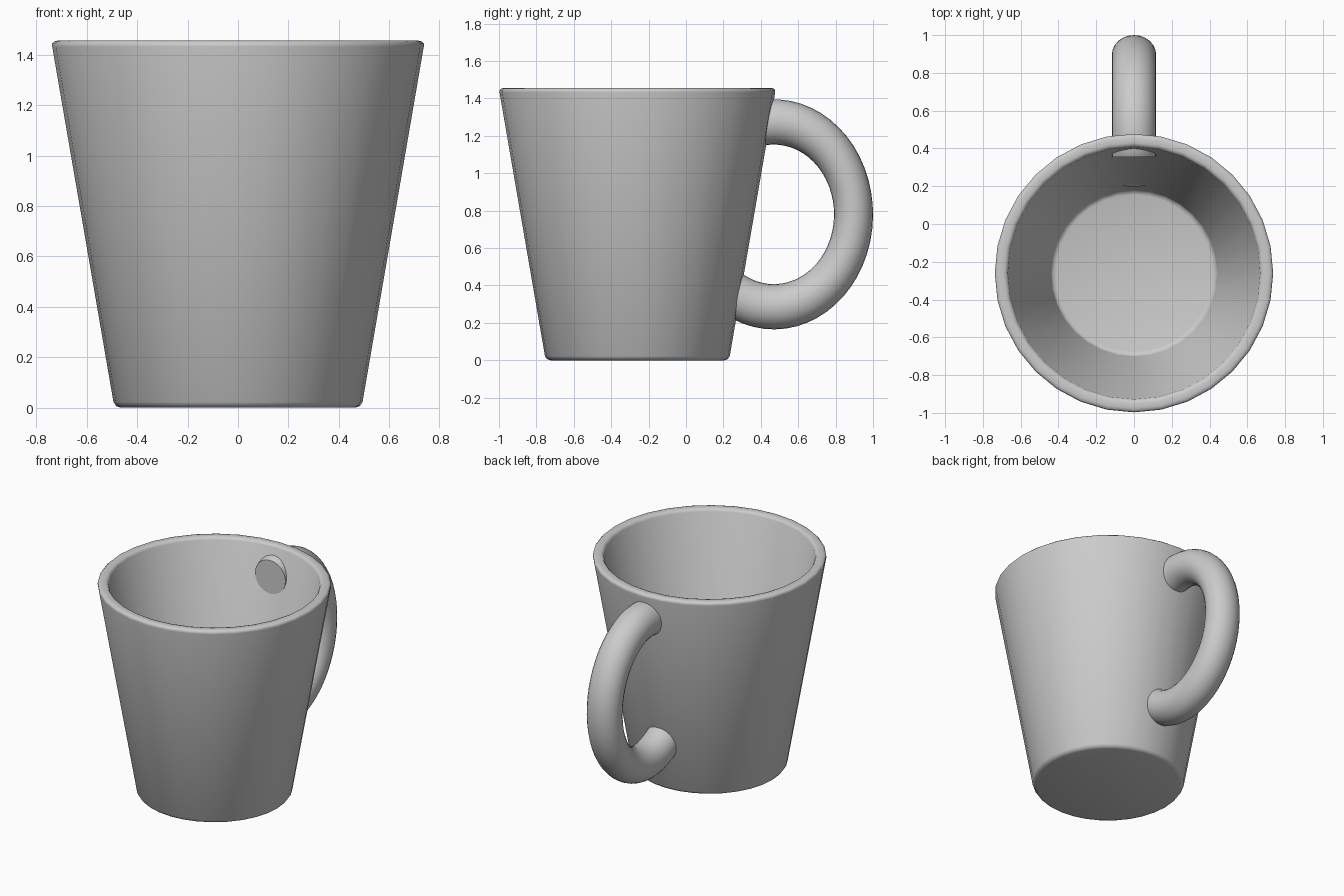
import bpy, bmesh
from math import sin, cos, pi, radians

if "Cube" in bpy.data.objects:
    bpy.data.objects.remove(bpy.data.objects["Cube"])

CENTRE_Y = -0.26


def make_object(name, bm, angle):
    bmesh.ops.recalc_face_normals(bm, faces=bm.faces)
    mesh = bpy.data.meshes.new(name)
    bm.to_mesh(mesh)
    bm.free()
    obj = bpy.data.objects.new(name, mesh)
    bpy.context.collection.objects.link(obj)
    bpy.ops.object.select_all(action='DESELECT')
    obj.select_set(True)
    bpy.context.view_layer.objects.active = obj
    bpy.ops.object.shade_smooth_by_angle(angle=radians(angle))
    return obj


def skin(bm, rings):
    # Joins successive vertex rings with quads and closes both ends
    loops = [[bm.verts.new(p) for p in ring] for ring in rings]
    for a, b in zip(loops, loops[1:]):
        n = len(a)
        for i in range(n):
            j = (i + 1) % n
            bm.faces.new((a[i], a[j], b[j], b[i]))
    bm.faces.new(loops[0])
    bm.faces.new(loops[-1])


# Cup body: tapered wall with softened rim, foot and inner floor edge
profile = [(0.465, 0.0), (0.483, 0.006), (0.494, 0.022),
           (0.737, 1.432), (0.737, 1.444), (0.728, 1.453), (0.715, 1.456),
           (0.690, 1.456), (0.677, 1.452), (0.668, 1.438),
           (0.442, 0.092), (0.434, 0.076), (0.415, 0.070)]
SIDES = 32
bm = bmesh.new()
skin(bm, [[(r * sin(2 * pi * i / SIDES), CENTRE_Y + r * cos(2 * pi * i / SIDES), z)
           for i in range(SIDES)] for r, z in profile])
make_object("cup_body", bm, 50)

# Handle: part of a ring, narrowed in y, ending inside the cup wall
MAJOR, MINOR, SQUASH = 0.494, 0.121, 0.862
HY, HZ = 0.47, 0.78
STEPS, TUBE = 36, 24
start, end = radians(-121), radians(106)
rings = []
for s in range(STEPS + 1):
    a = start + (end - start) * s / STEPS
    ring = []
    for t in range(TUBE):
        b = 2 * pi * t / TUBE
        d = MAJOR + MINOR * cos(b)
        y = HY + SQUASH * d * cos(a)
        if s == STEPS:
            y = 0.355  # upright upper end, just visible inside the cup
        elif a > pi / 2:
            y = max(y, 0.36)
        ring.append((0.97 * MINOR * sin(b), y, HZ + d * sin(a)))
    rings.append(ring)
bm = bmesh.new()
skin(bm, rings)
make_object("handle", bm, 50)
